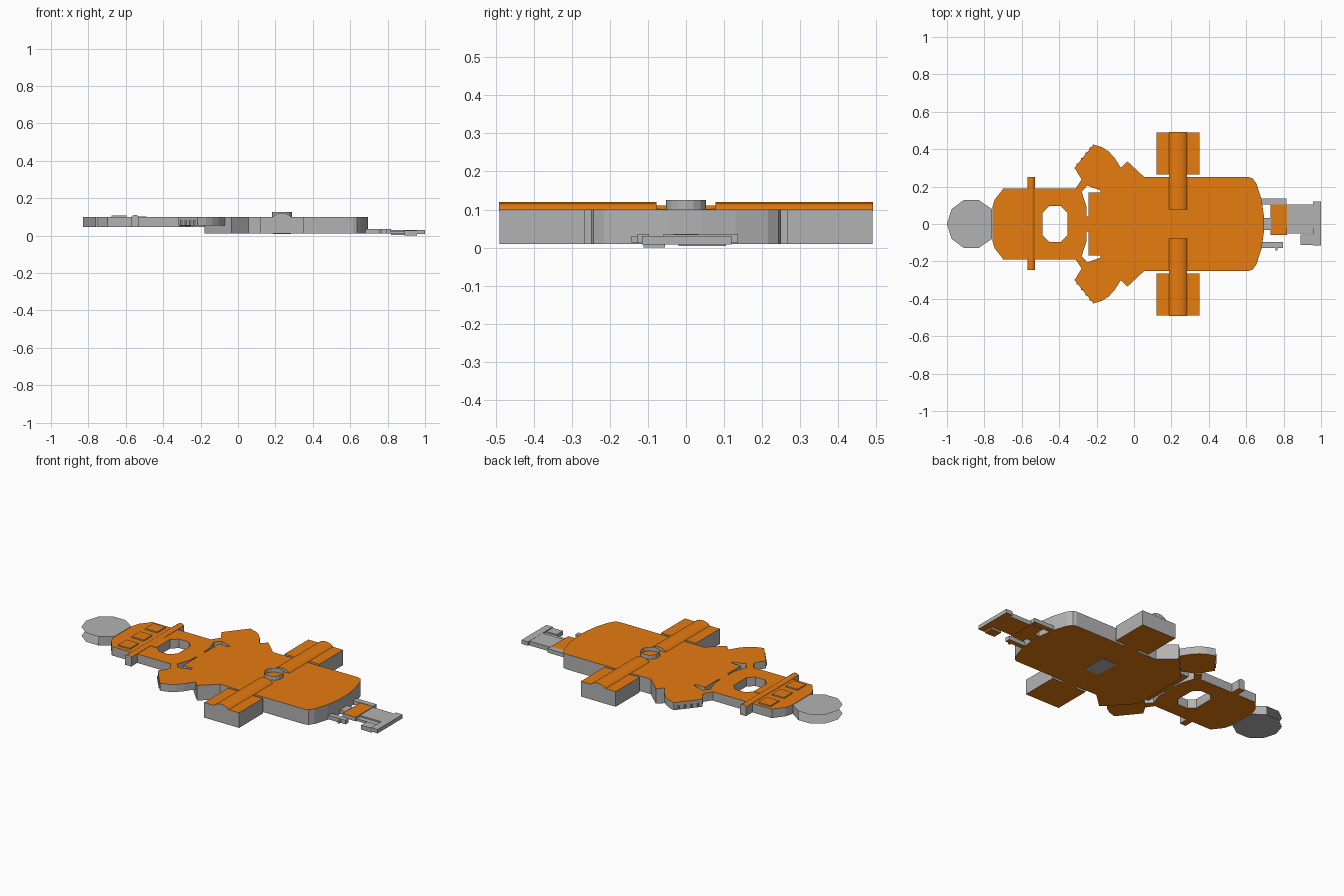
import bpy, bmesh, math
from mathutils import Matrix, Vector

if "Cube" in bpy.data.objects:
    bpy.data.objects.remove(bpy.data.objects["Cube"])

orange = bpy.data.materials.new("orange")
orange.diffuse_color = (0.79, 0.2, 0.005, 1)
orange.use_nodes = True
orange.node_tree.nodes["Principled BSDF"].inputs["Base Color"].default_value = orange.diffuse_color
grey = bpy.data.materials.new("grey")
grey.diffuse_color = (0.45, 0.45, 0.45, 1)
grey.use_nodes = True
grey.node_tree.nodes["Principled BSDF"].inputs["Base Color"].default_value = grey.diffuse_color


def finish(name, bm, coloured):
    """coloured: True = all level and sloped faces orange, 'below' = underside only."""
    bmesh.ops.remove_doubles(bm, verts=bm.verts, dist=1e-5)
    bmesh.ops.recalc_face_normals(bm, faces=bm.faces)
    bm.normal_update()
    me = bpy.data.meshes.new(name)
    me.materials.append(grey)
    if coloured:
        me.materials.append(orange)
        for f in bm.faces:
            nz = f.normal.z
            f.material_index = int(nz < -0.1 or (nz > 0.1 and coloured != "below"))
    bm.to_mesh(me)
    bm.free()
    ob = bpy.data.objects.new(name, me)
    bpy.context.collection.objects.link(ob)
    return ob


def extrude(name, pts, lo, hi, coloured=True, mirror=False, along_y=False):
    """Prism of an outline along z (or along y); optionally mirrored over y = 0."""
    bm = bmesh.new()

    def place(p, d):
        return (p[0], d, p[1]) if along_y else (p[0], p[1], d)
    for s in ((1, -1) if mirror else (1,)):
        flip = Vector((1, s, 1))
        a = [bm.verts.new(Vector(place(p, lo)) * flip) for p in pts]
        b = [bm.verts.new(Vector(place(p, hi)) * flip) for p in pts]
        bm.faces.new(a)
        bm.faces.new(b)
        n = len(pts)
        for i in range(n):
            j = (i + 1) % n
            if mirror and not along_y and pts[i][1] == 0 and pts[j][1] == 0:
                continue  # no wall on the symmetry plane
            bm.faces.new((a[i], a[j], b[j], b[i]))
    return finish(name, bm, coloured)


def box(name, x0, x1, y0, y1, z0, z1, coloured=False, mirror=False):
    return extrude(name, [(x0, y0), (x1, y0), (x1, y1), (x0, y1)], z0, z1, coloured, mirror)


def smooth(ob):
    bpy.ops.object.select_all(action='DESELECT')
    bpy.context.view_layer.objects.active = ob
    ob.select_set(True)
    bpy.ops.object.shade_smooth_by_angle(angle=math.radians(35))


# main hull, deck edge and side lobes
extrude("hull", [(-.18, 0), (-.18, .18), (-.07, .30), (-.035, .334), (.056, .25),
                 (.615, .25), (.635, .243), (.655, .215), (.682, .13), (.695, .04), (.695, 0)],
        .01, .1, mirror=True)
extrude("deck_edge", [(-.243, 0), (-.243, .168), (-.17, .168), (-.17, 0)], .047, .1, mirror=True)
extrude("side_lobe", [(-.318, .30), (-.217, .425), (-.17, .41), (-.136, .388), (-.105, .355),
                      (-.07, .30), (-.07, .17), (-.18, .18), (-.25, .205), (-.28, .238)],
        .055, .1, mirror=True)

# head section around an octagonal opening
extrude("head", [(-.757, 0), (-.757, .09), (-.745, .13), (-.698, .19), (-.313, .19), (-.28, .172),
                 (-.253, .09), (-.253, 0), (-.355, 0), (-.355, .06), (-.39, .095),
                 (-.455, .095), (-.49, .06), (-.49, 0)], .047, .1, mirror=True)
extrude("lobe_link", [(-.313, .188), (-.28, .238), (-.25, .205), (-.28, .172)], .05, .1, mirror=True)
box("neck", -.256, -.24, -.04, .04, .047, .1, True)
box("opening_lip", -.53, -.49, -.065, .065, .09, .102, True)
for i, y in enumerate((-.125, .003, .13)):
    box(f"head_panel_{i}", -.675, -.595, y - .04, y + .04, .09, .107, True)
extrude("cross_rib", [(-.57, .047), (-.53, .047), (-.53, .102), (-.542, .11), (-.558, .11), (-.57, .102)],
        -.247, .25, along_y=True)

# small teeth on the lobe noses
for s in (-1, 1):
    for i in range(4):
        t = .15 + i * .23
        x, y = -.318 + .101 * t, s * (.30 + .125 * t)
        box(f"lobe_tooth_{s}_{i}", x - .004, x + .006, y - .005, y + .005, .06, .08)

# disc, its rim wall only standing beside the head
disc = [(-1, 0), (-.975, .08), (-.91, .128), (-.83, .128), (-.76, .08)]
disc = disc + [(x, -y) for x, y in reversed(disc[1:])]
bm = bmesh.new()
low, high = ([bm.verts.new((x, y, z)) for x, y in disc] for z in (.047, .1))
bm.faces.new(low[::-1])
bm.faces.new(high)
for i in range(3, 6):
    bm.faces.new((low[i], low[i + 1], high[i + 1], high[i]))
finish("nose_disc", bm, False)

# side pods with rounded spines, bottom hatch and open centre ring
box("side_pod", .12, .35, .265, .49, .01, .1, True, True)
box("pod_bridge", .19, .283, .24, .27, .01, .1, True, True)
smooth(extrude("pod_spine", [(.187, .098), (.187, .1), (.197, .11), (.212, .117), (.235, .12), (.257, .117),
                             (.273, .11), (.283, .1), (.283, .098)],
               .078, .491, mirror=True, along_y=True))
box("bottom_hatch", .187, .283, -.075, .075, .008, .02)
bm = bmesh.new()
bmesh.ops.create_cone(bm, segments=16, radius1=.053, radius2=.053, depth=.025,
                      matrix=Matrix.Translation((.235, 0, .1125)))
finish("centre_ring", bm, False)

# tail machinery, grey above and orange below
box("tail_rail_left", .5, .815, .105, .137, .012, .036, "below")
box("tail_rail_right", .5, .797, -.127, -.097, .012, .036, "below")
box("rail_pin", .757, .768, -.143, -.127, .014, .03, "below")
box("tail_core", .68, .732, -.033, .033, .012, .036, "below")
box("tail_panel", .73, .817, -.06, .105, .01, .034, True)
box("tail_plate", .817, .957, -.02, .105, .004, .03, "below")
box("tail_strip", .817, .957, -.05, -.02, .008, .022, "below")
box("tail_tab", .89, .957, -.112, -.055, 0, .026, "below")
box("tail_end", .957, 1.0, -.115, .12, .008, .031, "below")
